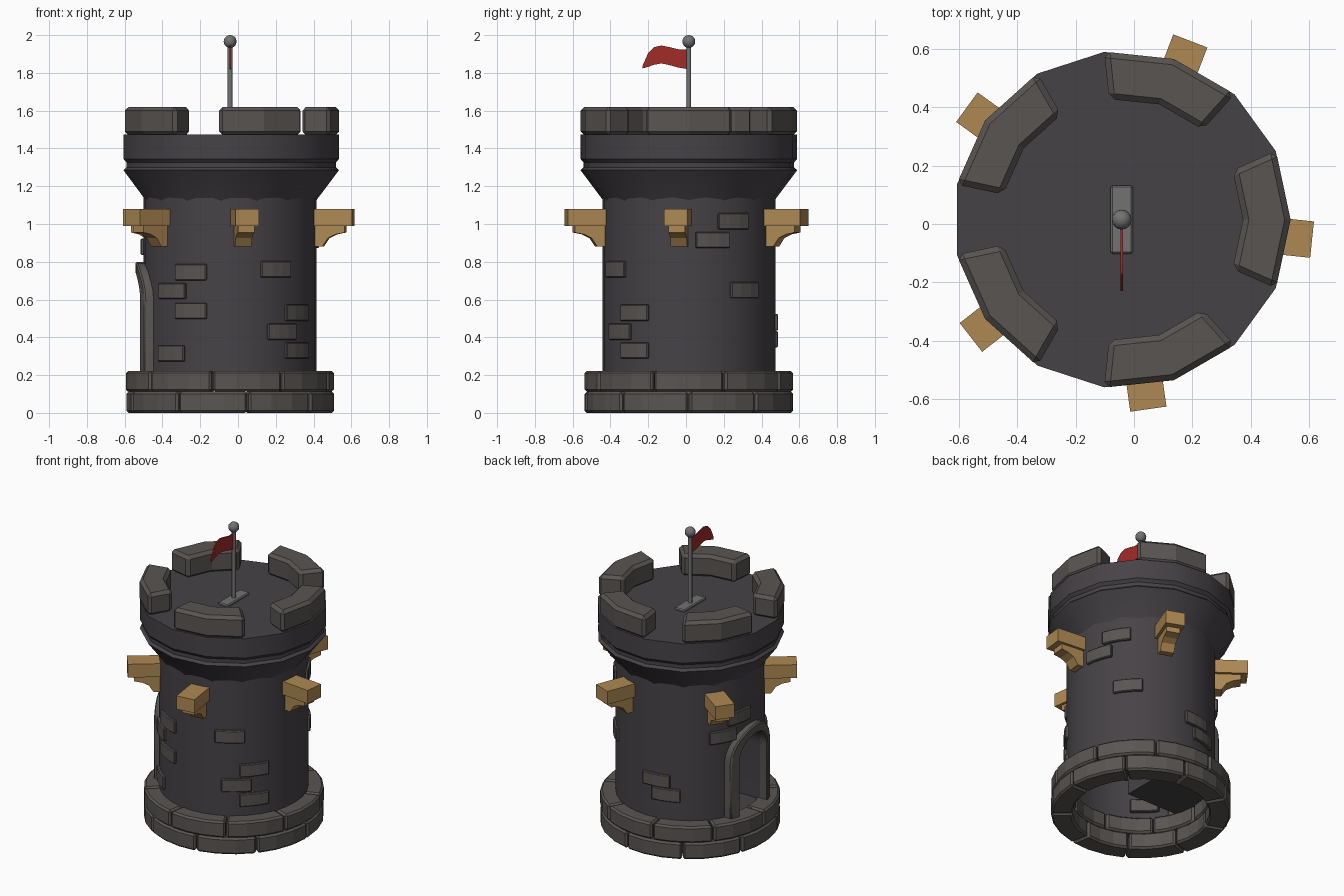
import bpy, bmesh
from math import sin, cos, pi, radians, sqrt

if "Cube" in bpy.data.objects:
    bpy.data.objects.remove(bpy.data.objects["Cube"])

CX, CY = -0.042, 0.015          # tower axis


def mat(name, r, g, b):
    m = bpy.data.materials.new(name)
    m.diffuse_color = (r, g, b, 1)
    m.use_nodes = True
    m.node_tree.nodes["Principled BSDF"].inputs["Base Color"].default_value = m.diffuse_color
    return m


WALL = mat("wall_stone", .062, .055, .062)
BRICK = mat("brick_stone", .10, .09, .085)
WOOD = mat("wood", .42, .25, .085)
METAL = mat("metal", .17, .17, .17)
RED = mat("red_cloth", .36, .025, .02)


def finish(name, bm, m, bevel=0, smooth=None):
    bmesh.ops.recalc_face_normals(bm, faces=bm.faces)
    me = bpy.data.meshes.new(name)
    bm.to_mesh(me)
    bm.free()
    ob = bpy.data.objects.new(name, me)
    bpy.context.collection.objects.link(ob)
    ob.location = (CX, CY, 0)
    if m:
        me.materials.append(m)
    if bevel:
        b = ob.modifiers.new("bevel", 'BEVEL')
        b.width, b.segments = bevel, 1
        b.limit_method, b.angle_limit = 'ANGLE', radians(50)
    bpy.ops.object.select_all(action='DESELECT')
    bpy.context.view_layer.objects.active = ob
    ob.select_set(True)
    if smooth:
        bpy.ops.object.shade_smooth_by_angle(angle=radians(smooth))
    return ob


def sweep(bm, sections, closed=False):
    """Skin a list of equal-length closed loops; cap the ends unless closed."""
    rows = [[bm.verts.new(p) for p in s] for s in sections]
    n = len(rows[0])
    pairs = list(zip(rows, rows[1:])) + ([(rows[-1], rows[0])] if closed else [])
    for a, b in pairs:
        for i in range(n):
            j = (i + 1) % n
            bm.faces.new((a[i], a[j], b[j], b[i]))
    if not closed:
        bm.faces.new(rows[0])
        bm.faces.new(rows[-1])


def arc_block(bm, r0, r1, a0, a1, z0, z1, n):
    secs = []
    for i in range(n + 1):
        t = radians(a0 + (a1 - a0) * i / n)
        secs.append([(r * cos(t), r * sin(t), z)
                     for r, z in ((r0, z0), (r1, z0), (r1, z1), (r0, z1))])
    sweep(bm, secs)


def lathe(bm, profile, n):
    sweep(bm, [[(r * cos(2 * pi * i / n), r * sin(2 * pi * i / n), z)
                for i in range(n)] for r, z in profile])


def arch(w, z0, spring, n=12):
    """Arch outline as (y, z) points from one foot to the other."""
    return [(-w, z0)] + [(-w * cos(pi * i / n), spring + w * sin(pi * i / n))
                         for i in range(n + 1)] + [(w, z0)]


# Tower wall with door niche cut in, open underneath
bm = bmesh.new()
lathe(bm, [(.458, .15), (.458, 1.2)], 32)
wall = finish("tower_wall", bm, WALL)
bm = bmesh.new()
sweep(bm, [[(x, y, z) for y, z in arch(.145, .215, .59)] for x in (-.7, -.02)])
cutter = finish("door_cutter", bm, WALL)
cutter.hide_render = True
mod = wall.modifiers.new("door", 'BOOLEAN')
mod.operation, mod.object, mod.solver = 'DIFFERENCE', cutter, 'EXACT'
bpy.context.view_layer.objects.active = wall
bpy.ops.object.modifier_apply(modifier=mod.name)
bpy.data.objects.remove(cutter)
bm = bmesh.new()
bm.from_mesh(wall.data)
caps = [f for f in bm.faces if all(v.co.z < .16 for v in f.verts)
        or all(v.co.z > 1.19 for v in f.verts)]
bmesh.ops.delete(bm, geom=caps, context='FACES')
bm.to_mesh(wall.data)
bm.free()
bpy.ops.object.select_all(action='DESELECT')
wall.select_set(True)
bpy.ops.object.shade_smooth_by_angle(angle=radians(30))

# Flared fifteen-sided top with groove and deck
bm = bmesh.new()
lathe(bm, [(.445, 1.10), (.46, 1.13), (.577, 1.285), (.56, 1.30), (.56, 1.325),
           (.577, 1.345), (.577, 1.475)], 15)
bottom = min(bm.faces, key=lambda f: f.calc_center_median().z)
bm.faces.remove(bottom)
finish("flared_top", bm, WALL, smooth=30)

# Merlons
bm = bmesh.new()
for k in range(5):
    arc_block(bm, .415, .578, 72 * k - 24, 72 * k + 24, 1.47, 1.62, 2)
finish("merlons", bm, BRICK, bevel=.02)

# Two staggered rows of base stones
for name, z0, z1, off in (("base_lower", 0, .112, 0), ("base_upper", .112, .222, 20)):
    bm = bmesh.new()
    for k in range(9):
        arc_block(bm, .42, .553, off + 40 * k + .4, off + 40 * k + 39.6, z0, z1, 3)
    finish(name, bm, BRICK, bevel=.012)

# Door surround wrapped on the wall
bm = bmesh.new()
secs = []
for (yi, zi), (yo, zo) in zip(arch(.145, .2, .59), arch(.21, .2, .59)):
    secs.append([(-sqrt(r * r - y * y), y, z) for r, y, z in
                 ((.44, yi, zi), (.5, yi, zi), (.5, yo, zo), (.44, yo, zo))])
sweep(bm, secs)
finish("door_arch", bm, BRICK, bevel=.008, smooth=30)

# Loose bricks showing in the wall: (azimuth, height)
bm = bmesh.new()
for a, z in ((-117, .745), (-132, .645), (-117, .54), (-133, .315), (-58, .76),
             (-39, .53), (-53, .43), (-39, .33), (31, 1.015), (16, .915),
             (40, .65), (98, .48), (106, .39), (166, .88), (151, .775)):
    arc_block(bm, .435, .474, a - 11.5, a + 11.5, z - .043, z + .043, 3)
finish("wall_bricks", bm, BRICK, bevel=.005)

# Wooden beams on curved corbels
corbel = [(.42, .995), (.615, .995), (.615, .955), (.565, .945), (.525, .925),
          (.495, .88), (.42, .88)]
beam = [(.42, .99), (.655, .99), (.655, 1.08), (.42, 1.08)]
for name, prof, w in (("beams", beam, .0625), ("corbels", corbel, .044)):
    bm = bmesh.new()
    for a in (-6, 69, 144, 218, 278):
        c, s = cos(radians(a)), sin(radians(a))
        sweep(bm, [[(r * c - h * s, r * s + h * c, z) for r, z in prof]
                   for h in (-w, w)])
    finish(name, bm, WOOD)

# Flagpole, plate and ball
bm = bmesh.new()
sweep(bm, [[(x, y, z) for x, y in ((-.038, -.117), (.038, -.117), (.038, .117), (-.038, .117))]
           for z in (1.47, 1.49)])
finish("pole_plate", bm, METAL, bevel=.006)
bm = bmesh.new()
lathe(bm, [(.013, 1.48), (.013, 1.95)], 10)
finish("flag_pole", bm, METAL, smooth=40)
bm = bmesh.new()
bmesh.ops.create_uvsphere(bm, u_segments=16, v_segments=10, radius=.034)
bmesh.ops.translate(bm, verts=bm.verts, vec=(0, 0, 1.966))
finish("pole_ball", bm, METAL, smooth=60)

# Waving pennant: (y, bottom z, top z)
bm = bmesh.new()
t = .004
sweep(bm, [[(-t, y - CY, a), (t, y - CY, a), (t, y - CY, b), (-t, y - CY, b)] for y, a, b in
           ((.01, 1.82, 1.925), (-.04, 1.828, 1.925), (-.09, 1.842, 1.937),
            (-.13, 1.85, 1.945), (-.17, 1.843, 1.936), (-.2, 1.832, 1.905),
            (-.23, 1.824, 1.838))])
finish("flag", bm, RED, smooth=30)
